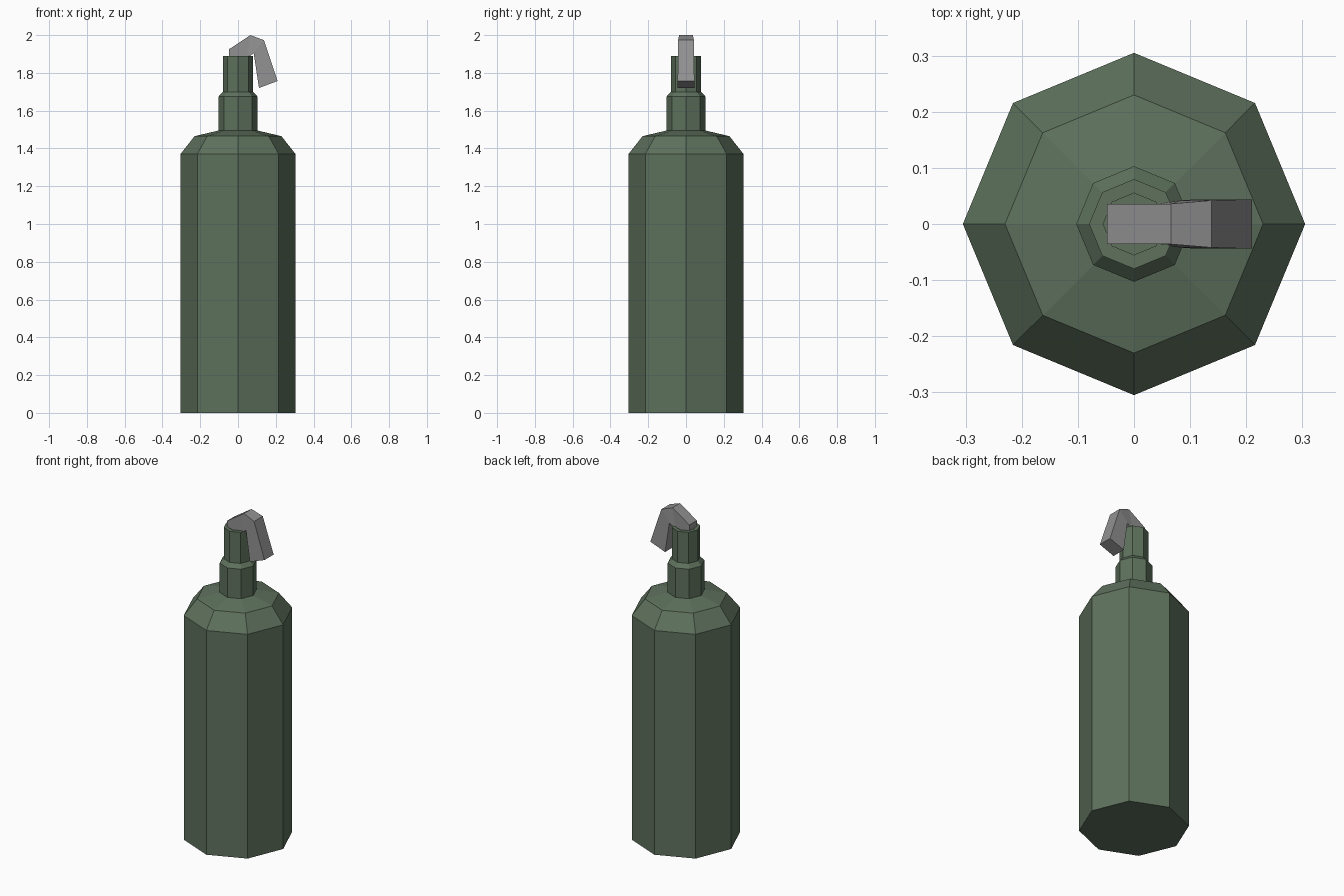
import bpy, bmesh, math

if "Cube" in bpy.data.objects:
    bpy.data.objects.remove(bpy.data.objects["Cube"])


def material(name, rgb):
    m = bpy.data.materials.new(name)
    m.diffuse_color = (*rgb, 1.0)
    m.use_nodes = True
    m.node_tree.nodes["Principled BSDF"].inputs["Base Color"].default_value = m.diffuse_color
    return m


def finish(bm, name, mat):
    bmesh.ops.recalc_face_normals(bm, faces=bm.faces)
    mesh = bpy.data.meshes.new(name)
    bm.to_mesh(mesh)
    bm.free()
    mesh.materials.append(mat)
    obj = bpy.data.objects.new(name, mesh)
    bpy.context.collection.objects.link(obj)
    return obj


def lathe(name, profile, sides, mat):
    """Stack of regular polygon rings (radius, z), capped at both ends."""
    bm = bmesh.new()
    rings = []
    for r, z in profile:
        rings.append([bm.verts.new((r * math.cos(2 * math.pi * i / sides),
                                    r * math.sin(2 * math.pi * i / sides), z))
                      for i in range(sides)])
    for a, b in zip(rings, rings[1:]):
        for i in range(sides):
            j = (i + 1) % sides
            bm.faces.new((a[i], a[j], b[j], b[i]))
    bm.faces.new(rings[0])
    bm.faces.new(rings[-1])
    return finish(bm, name, mat)


green = material("bottle green", (0.112, 0.165, 0.108))
grey = material("nozzle grey", (0.29, 0.285, 0.285))

# Bottle with shoulder, collar, stem and a shallow socket in the top
lathe("bottle", [(0.305, 0), (0.305, 1.37), (0.23, 1.465), (0.103, 1.495),
                 (0.103, 1.675), (0.08, 1.70), (0.08, 1.89),
                 (0.055, 1.89), (0.055, 1.87)], 8, green)

# Bent nozzle: cross-sections as (upper x, upper z, lower x, lower z, half width)
sections = [(-0.048, 1.925, -0.048, 1.872, 0.036),
            (0.066, 2.0, 0.045, 1.872, 0.036),
            (0.138, 1.973, 0.083, 1.905, 0.042),
            (0.21, 1.757, 0.111, 1.72, 0.044)]
bm = bmesh.new()
loops = []
for ux, uz, lx, lz, w in sections:
    loops.append([bm.verts.new(p) for p in
                  ((ux, -w, uz), (ux, w, uz), (lx, w, lz), (lx, -w, lz))])
for a, b in zip(loops, loops[1:]):
    for i in range(4):
        j = (i + 1) % 4
        bm.faces.new((a[i], a[j], b[j], b[i]))
bm.faces.new(loops[0])
bm.faces.new(loops[-1])
finish(bm, "nozzle", grey)
